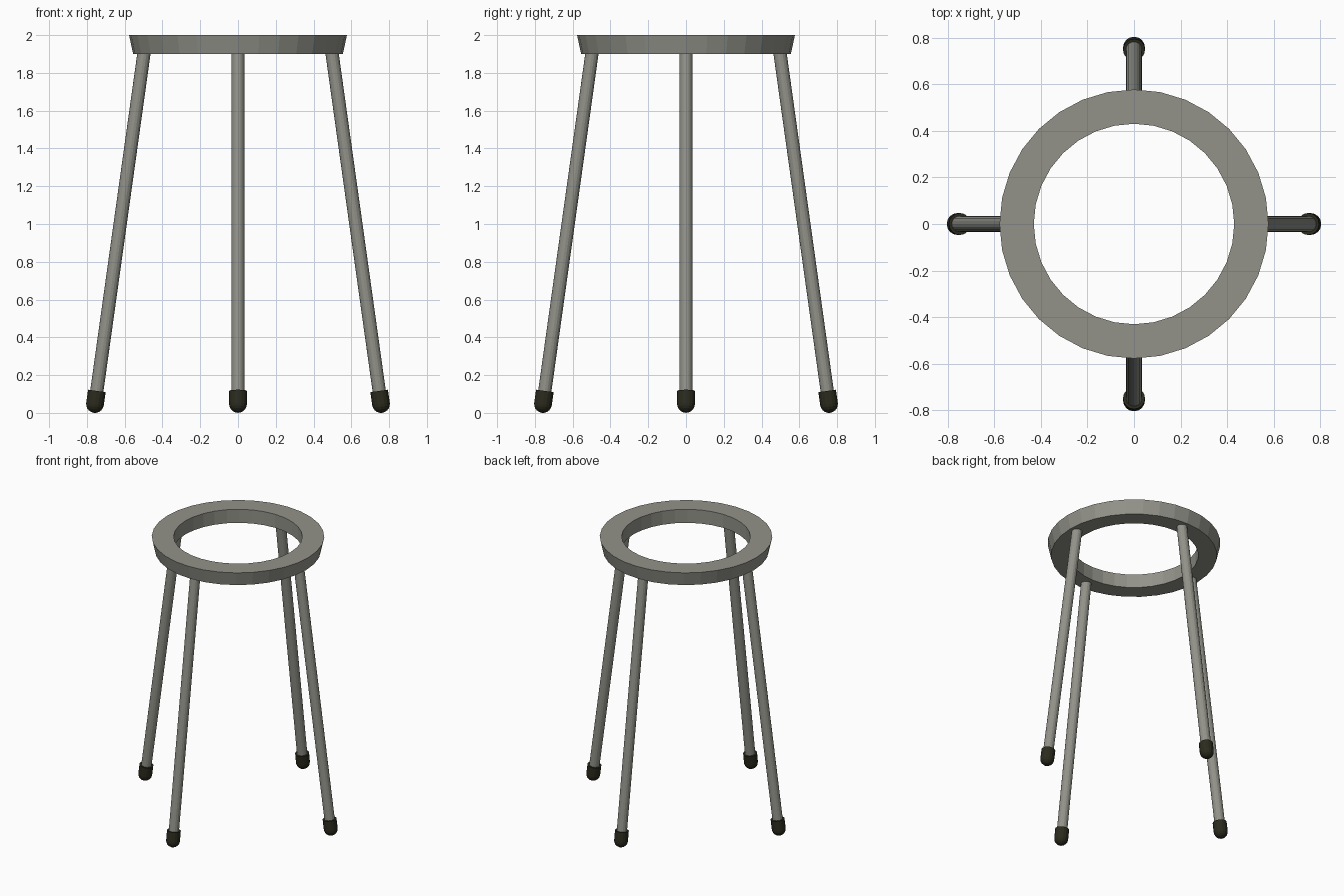
import bpy, bmesh
from math import pi, sin, cos
from mathutils import Vector, Matrix

cube = bpy.data.objects.get("Cube")
if cube:
    bpy.data.objects.remove(cube, do_unlink=True)


def material(name, rgb):
    m = bpy.data.materials.new(name)
    m.use_nodes = True
    m.diffuse_color = (*rgb, 1)
    m.node_tree.nodes["Principled BSDF"].inputs["Base Color"].default_value = (*rgb, 1)
    return m


METAL = material("warm grey metal", (0.29, 0.29, 0.255))
RUBBER = material("dark rubber", (0.024, 0.024, 0.013))


def lathe(name, profile, sides, mat, closed=False, matrix=Matrix()):
    """Revolve (radius, height) points around z; radius 0 makes a pole."""
    bm = bmesh.new()
    rings = []
    for r, z in profile:
        if r == 0:
            rings.append([bm.verts.new((0, 0, z))] * sides)
        else:
            rings.append([bm.verts.new((r * cos(2 * pi * i / sides),
                                        r * sin(2 * pi * i / sides), z))
                          for i in range(sides)])
    pairs = list(zip(rings, rings[1:]))
    if closed:
        pairs.append((rings[-1], rings[0]))
    for a, b in pairs:
        for i in range(sides):
            j = (i + 1) % sides
            corners = dict.fromkeys((a[i], a[j], b[j], b[i]))
            bm.faces.new(list(corners))
    bmesh.ops.recalc_face_normals(bm, faces=bm.faces)
    mesh = bpy.data.meshes.new(name)
    bm.to_mesh(mesh)
    bm.free()
    mesh.materials.append(mat)
    ob = bpy.data.objects.new(name, mesh)
    ob.matrix_world = matrix
    bpy.context.collection.objects.link(ob)
    return ob


# Seat ring with a tapered outer wall
lathe("seat_ring", [(0.43, 1.9), (0.555, 1.9), (0.577, 2.0), (0.43, 2.0)],
      32, METAL, closed=True)

# Splayed legs with rounded rubber feet
FOOT_R, LEG_R = 0.047, 0.035
bottom = Vector((0.757, 0, FOOT_R))
top = Vector((0.497, 0, 1.91))
axis = top - bottom
tilt = axis.to_track_quat('Z', 'Y').to_matrix().to_4x4()
dome = [(FOOT_R * sin(a), -FOOT_R * cos(a))
        for a in (pi / 2 * k / 5 for k in range(6))]

for k, side in enumerate(("left", "back", "right", "front")):
    place = Matrix.Rotation(k * pi / 2, 4, 'Z') @ Matrix.Translation(bottom) @ tilt
    lathe(side + "_leg", [(0, 0), (LEG_R, 0), (LEG_R, axis.length), (0, axis.length)],
          16, METAL, matrix=place)
    lathe(side + "_foot", dome + [(FOOT_R, 0.07), (0, 0.07)],
          16, RUBBER, matrix=place)
